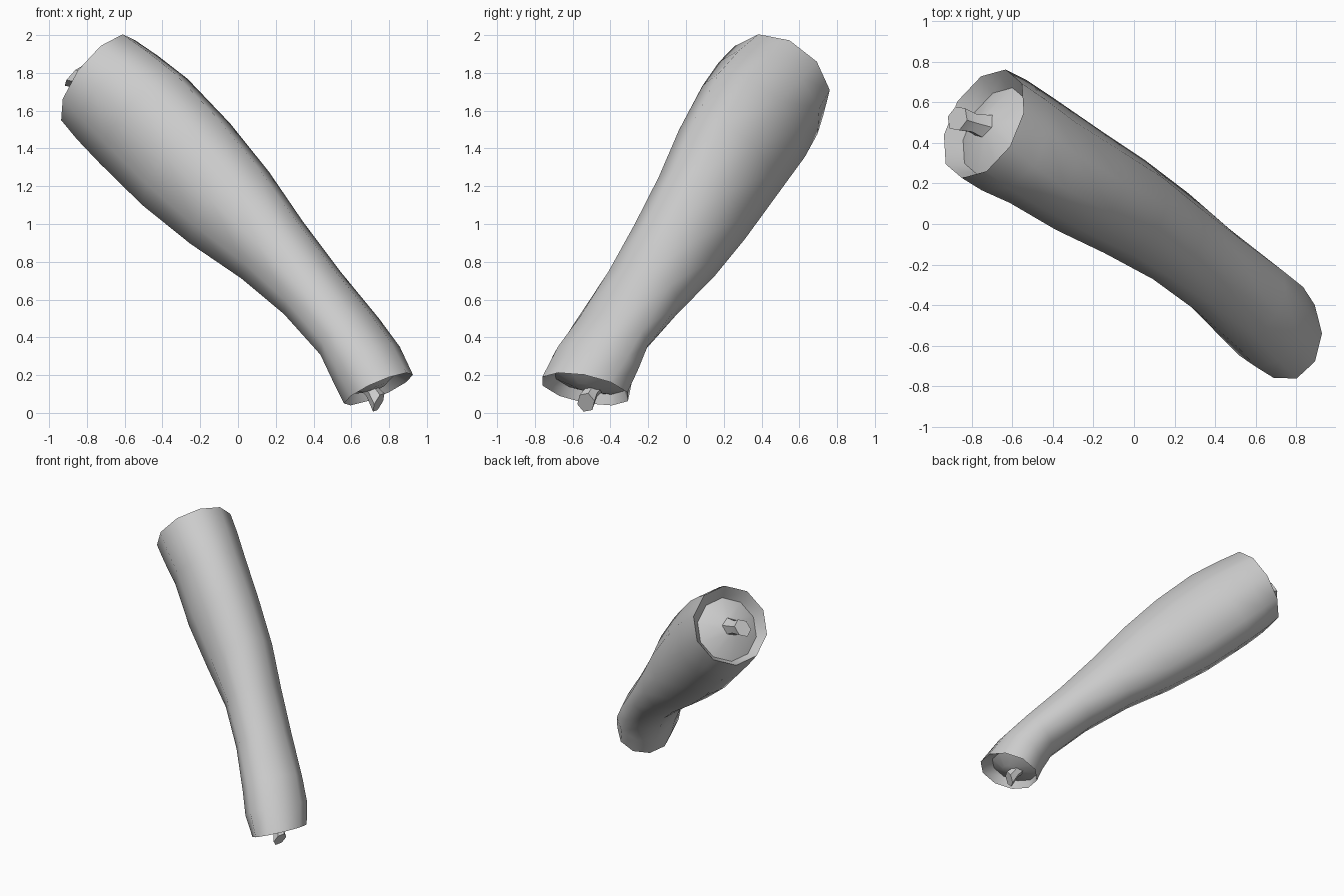
import bpy, bmesh, math
from mathutils import Vector

if "Cube" in bpy.data.objects:
    bpy.data.objects.remove(bpy.data.objects["Cube"])

SIDES = 10
# limb axis (pointing to the wide end) and two directions across it
U = Vector((-.61, .405, .68)).normalized()
E1 = Vector((.744, 0, .668)).normalized()
E2 = U.cross(E1)

grey = bpy.data.materials.new("plain grey")
grey.diffuse_color = (.6, .6, .6, 1)
grey.use_nodes = True
grey.node_tree.nodes["Principled BSDF"].inputs["Base Color"].default_value = grey.diffuse_color


def section(t, f, e, widths, tilt=(0, 0)):
    """Oval ring across the limb; half widths at 0, 110 and 66 degrees."""
    wf, wr, wp = widths
    a = wf * wf
    r, p = wr * wr - .117 * a, wp * wp - .169 * a
    det = .883 * .749 + .643 * .83
    b = (r * .749 + .643 * p) / det
    c = (.883 * p - .83 * r) / det
    l11, l21 = math.sqrt(a), c / math.sqrt(a)
    l22 = math.sqrt(max(b - l21 * l21, .001))
    ring = []
    for i in range(SIDES):
        g = math.tau * (i + .25) / SIDES
        df = 1.02 * l11 * math.cos(g)
        de = 1.02 * (l21 * math.cos(g) + l22 * math.sin(g))
        h = t + tilt[0] * df + tilt[1] * de
        ring.append(U * h + E1 * (f + df) + E2 * (e + de))
    return ring


def recess(ring, scale, depth):
    """Copy of a rim drawn towards its middle and sunk into the limb."""
    mid = sum(ring, Vector()) / len(ring)
    return [mid + (v - mid) * scale + depth for v in ring]


def loft(name, rings):
    bm = bmesh.new()
    rows = [[bm.verts.new(v) for v in ring] for ring in rings]
    n = len(rows[0])
    for lo, hi in zip(rows, rows[1:]):
        for i in range(n):
            j = (i + 1) % n
            bm.faces.new((lo[i], lo[j], hi[j], hi[i]))
    bm.faces.new(rows[0][::-1])
    bm.faces.new(rows[-1])
    bmesh.ops.recalc_face_normals(bm, faces=bm.faces)
    me = bpy.data.meshes.new(name)
    bm.to_mesh(me)
    bm.free()
    me.materials.append(grey)
    ob = bpy.data.objects.new(name, me)
    bpy.context.collection.objects.link(ob)
    bpy.context.view_layer.objects.active = ob
    ob.select_set(True)
    bpy.ops.object.shade_smooth_by_angle(angle=math.radians(50))
    ob.select_set(False)
    return ob


# limb skin from narrow end to wide end
skin = [
    section(-.585, .638, -.325, (.185, .225, .215), (-.36, .25)),
    section(-.43, .68, -.335, (.19, .22, .235), (-.2, .12)),
    section(-.25, .71, -.331, (.178, .20, .225)),
    section(.1, .717, -.295, (.185, .213, .214)),
    section(.45, .71, -.266, (.22, .247, .221)),
    section(.8, .692, -.262, (.28, .275, .244)),
    section(1.15, .675, -.274, (.315, .305, .262)),
    section(1.5, .66, -.273, (.32, .325, .27)),
    section(1.7, .64, -.277, (.305, .315, .285), (.08, 0)),
    section(1.85, .625, -.28, (.285, .29, .285), (.16, 0)),
]
# hollowed end faces rising again towards the bone
narrow = [recess(skin[0], s, U * d) for s, d in ((.25, .01), (.8, .06))]
wide = [recess(skin[-1], s, U * -d) for s, d in ((.8, .09), (.25, .01))]
loft("limb", narrow + skin + wide)


def bone(name, root, tip, radius, spike):
    """Short stub with a slanted broken end."""
    root, tip = Vector(root), Vector(tip)
    d = (tip - root).normalized()
    s = d.cross(Vector((0, 1, 0))).normalized()
    q = d.cross(s)
    rings = []
    for c, k, slant in ((root, 1.2, 0), (root.lerp(tip, .55), .8, 0), (tip, 1, spike)):
        ring = []
        for i in range(6):
            g = math.tau * i / 6
            ring.append(c + (s * math.cos(g) + q * math.sin(g)) * radius * k
                        + d * slant * math.cos(g))
        rings.append(ring)
    loft(name, rings)


# broken bone stubs at both ends
bone("upper_bone", (-.70, .47, 1.73), (-.87, .52, 1.785), .065, .03)
bone("lower_bone", (.68, -.47, .17), (.745, -.53, .055), .05, -.03)
